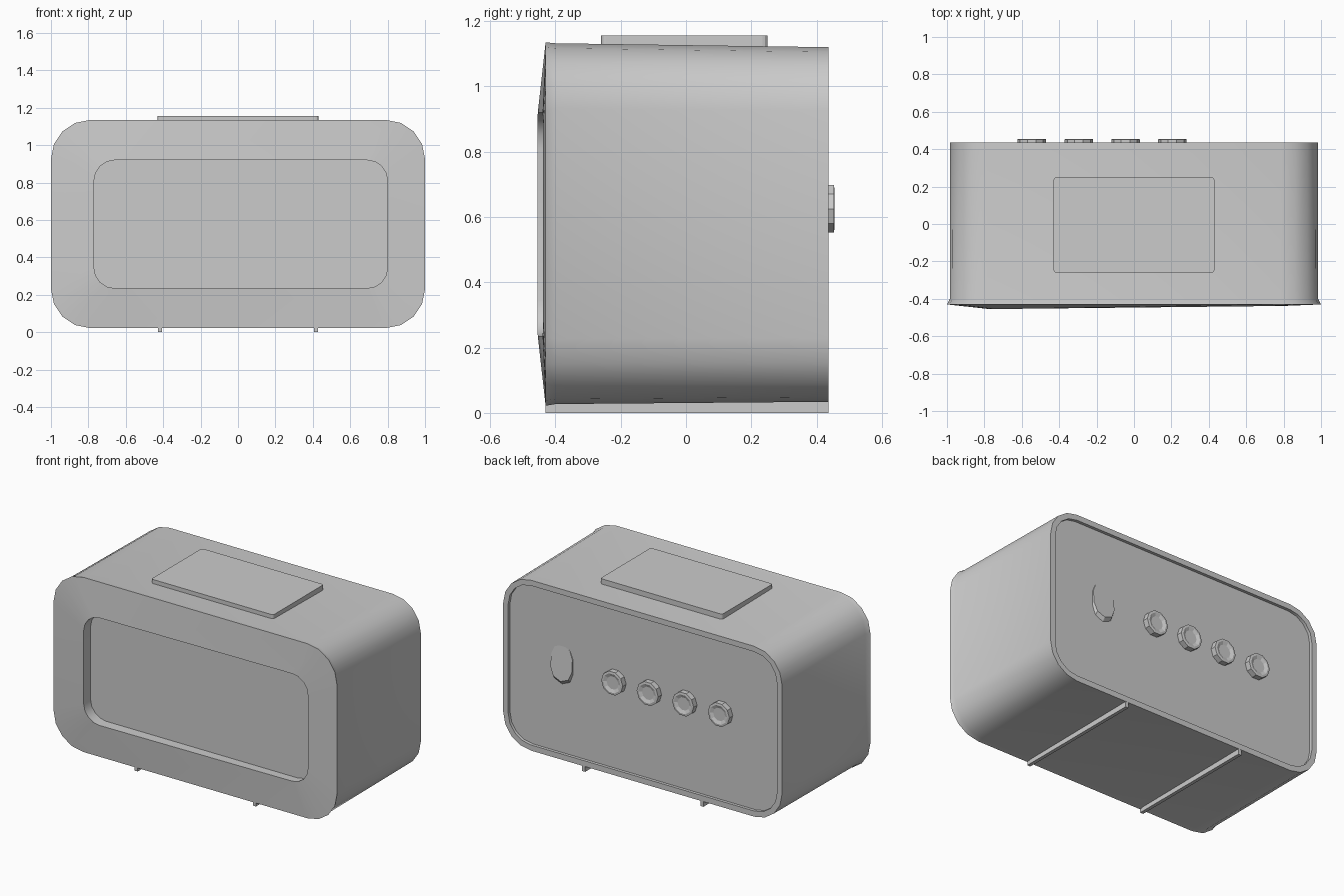
import bpy, bmesh, math

if "Cube" in bpy.data.objects:
    bpy.data.objects.remove(bpy.data.objects["Cube"])


def finish(name, bm, smooth=True):
    mesh = bpy.data.meshes.new(name)
    bm.to_mesh(mesh)
    bm.free()
    ob = bpy.data.objects.new(name, mesh)
    bpy.context.collection.objects.link(ob)
    if smooth:
        bpy.ops.object.select_all(action='DESELECT')
        ob.select_set(True)
        bpy.context.view_layer.objects.active = ob
        bpy.ops.object.shade_smooth_by_angle(angle=math.radians(30))
    return ob


def rounded(x0, x1, z0, z1, r, y0, y1=None, seg=4):
    """Rounded rectangle facing -y; depth runs from y0 at x0 to y1 at x1."""
    y1 = y0 if y1 is None else y1
    pts = []
    for k, (cx, cz) in enumerate([(x1 - r, z1 - r), (x0 + r, z1 - r),
                                  (x0 + r, z0 + r), (x1 - r, z0 + r)]):
        for i in range(seg + 1):
            a = math.pi / 2 * (k + i / seg)
            x, z = cx + r * math.cos(a), cz + r * math.sin(a)
            pts.append((x, y0 + (y1 - y0) * (x - x0) / (x1 - x0), z))
    return pts


def loft(name, rings, back=False, front=False, smooth=True):
    """Skin rings ordered from back to front."""
    bm = bmesh.new()
    vs = [[bm.verts.new(p) for p in ring] for ring in rings]
    n = len(vs[0])
    for a, b in zip(vs, vs[1:]):
        for i in range(n):
            j = (i + 1) % n
            bm.faces.new((a[i], a[j], b[j], b[i]))
    if back:
        bm.faces.new(vs[0][::-1])
    if front:
        bm.faces.new(vs[-1])
    return finish(name, bm, smooth)


def box(name, x, y, z, bevel=0):
    bm = bmesh.new()
    bmesh.ops.create_cube(bm, size=1)
    for v in bm.verts:
        v.co = [lo + (c + 0.5) * (hi - lo) for c, (lo, hi) in zip(v.co, (x, y, z))]
    if bevel:
        up = [e for e in bm.edges if abs(e.verts[0].co.z - e.verts[1].co.z) > 1e-4]
        bmesh.ops.bevel(bm, geom=up, offset=bevel, segments=3, profile=0.5, affect='EDGES')
    return finish(name, bm, False)


# Case with its raised back rim and slightly flared front edge
inset = (-0.948, 0.948, 0.07, 1.085, 0.16)
panel_back = rounded(*inset, 0.418)
front_edge = rounded(-1.0, 1.0, 0.022, 1.135, 0.21, -0.43)
loft("case", [panel_back, rounded(*inset, 0.437),
              rounded(-0.983, 0.983, 0.034, 1.12, 0.195, 0.437),
              rounded(-0.985, 0.985, 0.027, 1.132, 0.2, -0.40), front_edge])
loft("back_panel", [panel_back], back=True, smooth=False)

# Sloping bezel around the sunken screen
opening = (-0.77, 0.80, 0.235, 0.92, 0.11)
screen = rounded(*opening, -0.385)
loft("front_bezel", [front_edge, rounded(*opening, -0.455, -0.438), screen])
loft("screen", [screen], front=True, smooth=False)

# Top button and foot rails
box("snooze_button", (-0.43, 0.43), (-0.26, 0.25), (1.11, 1.156), 0.015)
for side in (-1, 1):
    box("foot_rail", (side * 0.417 - 0.011, side * 0.417 + 0.011), (-0.43, 0.436), (0, 0.045))


def circle(cx, cz, r, y, n=10):
    return [(cx + r * math.cos(math.tau * i / n), y, cz + r * math.sin(math.tau * i / n))
            for i in range(n)]


# Row of dished knobs on the back
for cx in (-0.547, -0.295, -0.045, 0.205):
    loft("back_knob", [circle(cx, 0.625, 0.042, 0.447), circle(cx, 0.625, 0.062, 0.455),
                       circle(cx, 0.625, 0.076, 0.453), circle(cx, 0.625, 0.076, 0.41)],
         back=True, smooth=False)

# Rocker switch, tilted so its lower end stands out of the panel
switch = [(0.5, 0.585, 0.76), (0.08, 0.08, 0)]
outline = rounded(0.50, 0.66, 0.485, 0.76, 0.078, 0.40, seg=2)
face = [(x, 0.439 - 0.022 * (z - 0.485) / 0.275, z)
        for x, y, z in rounded(0.505, 0.655, 0.53, 0.755, 0.073, 0, seg=2)]
loft("rocker_switch", [face, outline], back=True, smooth=False)
